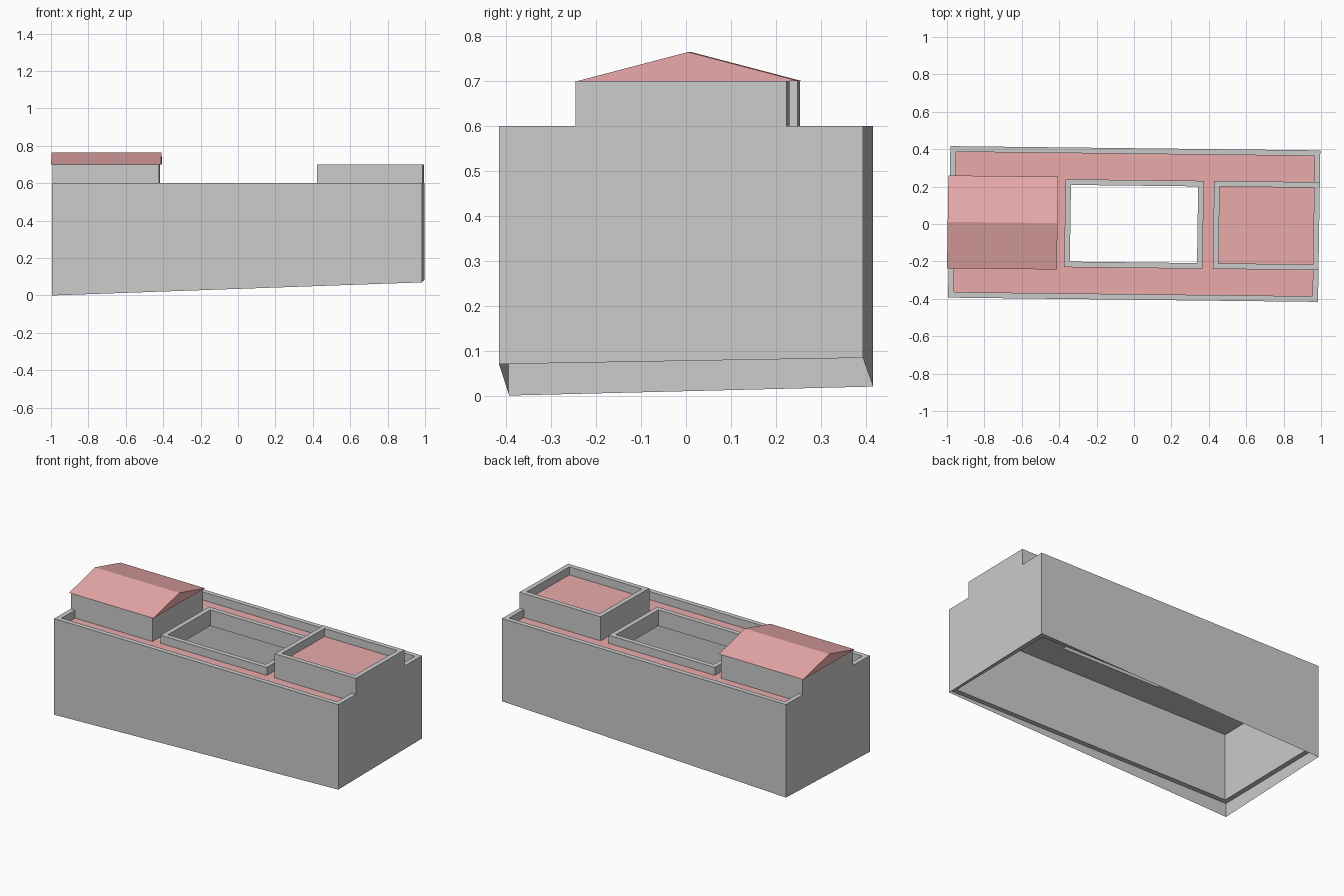
import bpy, bmesh

if "Cube" in bpy.data.objects:
    bpy.data.objects.remove(bpy.data.objects["Cube"])

T = 0.03                      # wall thickness
red = bpy.data.materials.new("roof_red")
red.diffuse_color = (0.82, 0.4, 0.4, 1)
red.use_nodes = True
red.node_tree.nodes["Principled BSDF"].inputs["Base Color"].default_value = red.diffuse_color


def turn(x, y, z):
    """The whole building is turned very slightly on its plot."""
    return (x + 0.015 * y, y - 0.0115 * x, z)


def make(name, verts, faces, mat=None, fix=True):
    me = bpy.data.meshes.new(name)
    me.from_pydata([turn(*v) for v in verts], [], faces)
    if fix:
        bm = bmesh.new()
        bm.from_mesh(me)
        bmesh.ops.recalc_face_normals(bm, faces=bm.faces)
        bm.to_mesh(me)
        bm.free()
    ob = bpy.data.objects.new(name, me)
    bpy.context.collection.objects.link(ob)
    if mat:
        me.materials.append(mat)
    return ob


def corners(r):
    x0, x1, y0, y1 = r
    return [(x0, y0), (x1, y0), (x1, y1), (x0, y1)]


def inset(r, d):
    return (r[0] + d, r[1] - d, r[2] + d, r[3] - d)


def frame(name, outer, inner, z0, z1, mat=None):
    """Rectangular ring between two rectangles."""
    verts = [(x, y, z) for r in (outer, inner) for z in (z0, z1) for x, y in corners(r)]
    faces = []
    for i in range(4):
        j = (i + 1) % 4
        for a, b in ((0, 4), (4, 12), (12, 8), (8, 0)):
            faces.append((a + i, a + j, b + j, b + i))
    return make(name, verts, faces, mat)


def slab(name, r, z0, z1, mat=None):
    verts = [(x, y, z) for z in (z0, z1) for x, y in corners(r)]
    faces = [(3, 2, 1, 0), (4, 5, 6, 7)]
    faces += [(i, (i + 1) % 4, (i + 1) % 4 + 4, i + 4) for i in range(4)]
    return make(name, verts, faces, mat)


main = (-0.988, 0.99, -0.405, 0.405)
court = (-0.37, 0.37, -0.235, 0.235)
left = (-0.988, -0.42, -0.243, 0.243)
right = (0.425, 0.99, -0.235, 0.235)

# Main walls with parapet, and a skirt following the sloping ground
frame("main_walls", main, inset(main, T), 0.085, 0.6)
ground = (0.0, 0.07, 0.084, 0.02)
skirt = [(x, y, z) for (x, y), z in zip(corners(main), ground)]
skirt += [(x, y, 0.085) for x, y in corners(main)]
make("ground_skirt", skirt,
     [(i, (i + 1) % 4, (i + 1) % 4 + 4, i + 4) for i in range(4)], fix=False)

# Flat roof around the open courtyard
frame("roof_slab", inset(main, T), court, 0.5, 0.545)
frame("roof_deck", inset(main, T), court, 0.545, 0.55, red)
frame("courtyard_parapet", court, inset(court, T), 0.5, 0.6)

# Right upper storey with sunken flat roof
frame("right_storey_walls", right, inset(right, T), 0.55, 0.7)
slab("right_storey_deck", inset(right, T), 0.6, 0.65, red)

# Left upper storey with low gable roof
slab("left_storey", left, 0.55, 0.7)
gable = [(x, y, z) for x in (-0.996, -0.409)
         for y, z in ((-0.248, 0.7), (0.248, 0.7), (0, 0.765))]
make("gable_roof", gable,
     [(0, 1, 2), (3, 5, 4), (0, 3, 4, 1), (1, 4, 5, 2), (2, 5, 3, 0)], red)
